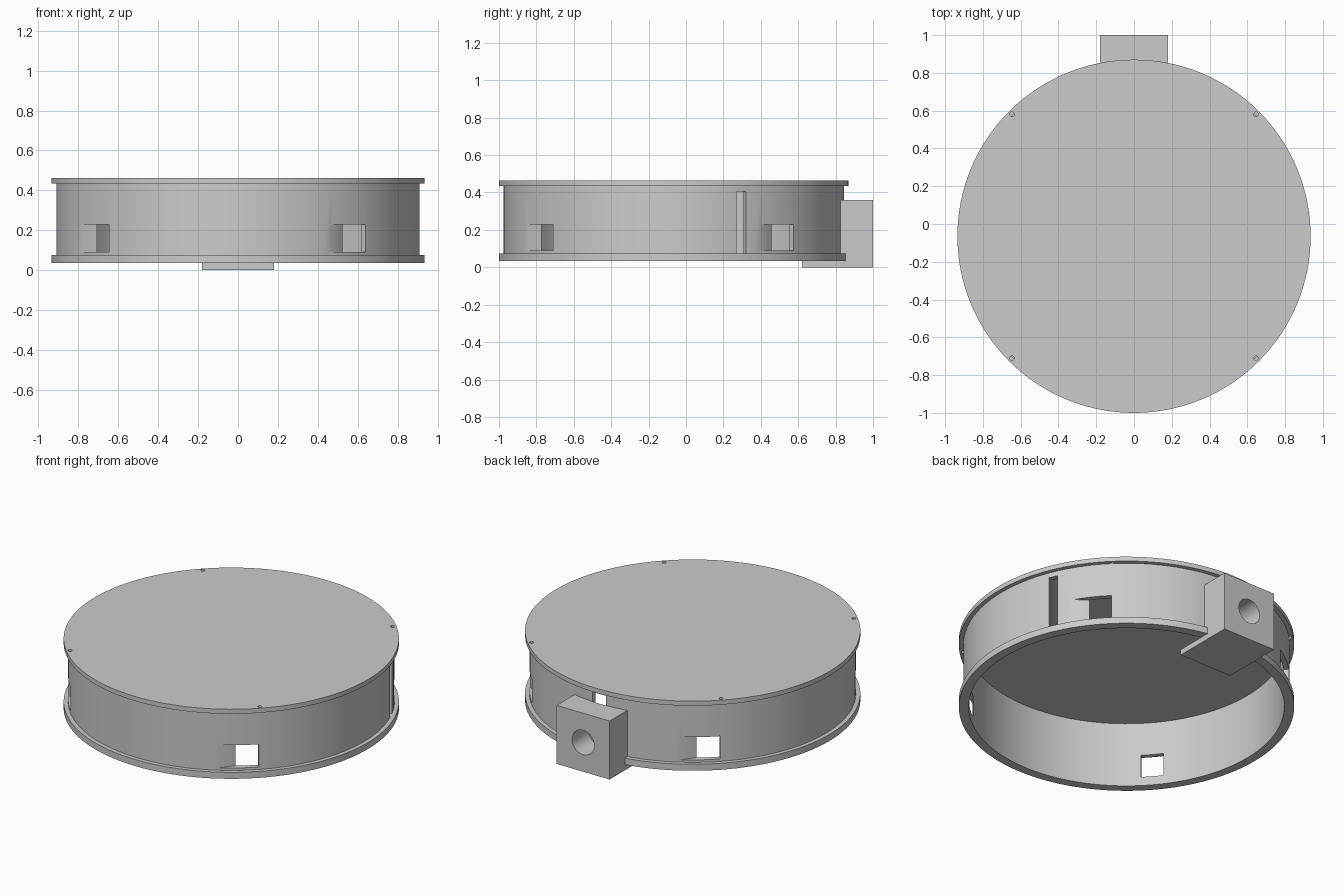
import bpy, bmesh, math
from mathutils import Matrix, Vector

if "Cube" in bpy.data.objects:
    bpy.data.objects.remove(bpy.data.objects["Cube"])

CY = -0.065          # drum axis in y
SEG = 128
R_IN, R_WALL, R_RIM = 0.88, 0.91, 0.935

grey = bpy.data.materials.new("plain_grey")
grey.diffuse_color = (0.6, 0.6, 0.6, 1)
grey.use_nodes = True
grey.node_tree.nodes["Principled BSDF"].inputs["Base Color"].default_value = grey.diffuse_color


def add_object(name, bm):
    bmesh.ops.recalc_face_normals(bm, faces=bm.faces)
    me = bpy.data.meshes.new(name)
    bm.to_mesh(me)
    bm.free()
    me.materials.append(grey)
    ob = bpy.data.objects.new(name, me)
    bpy.context.collection.objects.link(ob)
    return ob


def prism(name, pts, z0, z1):
    """Extrude a flat outline from z0 to z1."""
    bm = bmesh.new()
    face = bm.faces.new([bm.verts.new((x, y, z0)) for x, y in pts])
    top = bmesh.ops.extrude_face_region(bm, geom=[face])["geom"]
    bmesh.ops.translate(bm, vec=(0, 0, z1 - z0),
                        verts=[v for v in top if isinstance(v, bmesh.types.BMVert)])
    return add_object(name, bm)


def circle(r, cx=0, cy=CY, n=SEG):
    return [(cx + r * math.cos(2 * math.pi * i / n),
             cy + r * math.sin(2 * math.pi * i / n)) for i in range(n)]


def ring(name, r0, r1, z0, z1):
    """Closed tube with a rectangular section."""
    bm = bmesh.new()
    loops = [[bm.verts.new((x, y, z)) for x, y in circle(r)]
             for r, z in ((r0, z0), (r1, z0), (r1, z1), (r0, z1))]
    for k in range(4):
        a, b = loops[k], loops[(k + 1) % 4]
        for i in range(SEG):
            j = (i + 1) % SEG
            bm.faces.new((a[i], a[j], b[j], b[i]))
    return add_object(name, bm)


def rect(x0, x1, y0, y1):
    return [(x0, y0), (x1, y0), (x1, y1), (x0, y1)]


def turned(pts, angle):
    """Turn (radial, tangent) points about the drum axis."""
    c, s = math.cos(angle), math.sin(angle)
    return [(x * c - y * s, CY + x * s + y * c) for x, y in pts]


def cut(target, cutters):
    for c in cutters:
        m = target.modifiers.new("cut", "BOOLEAN")
        m.operation, m.solver, m.object = "DIFFERENCE", "EXACT", c
    dg = bpy.context.evaluated_depsgraph_get()
    me = bpy.data.meshes.new_from_object(target.evaluated_get(dg))
    target.modifiers.clear()
    target.data = me
    for c in cutters:
        bpy.data.objects.remove(c)


# Drum: lid, wall and bottom flange
top_plate = prism("top_plate", circle(R_RIM), 0.435, 0.463)
wall = ring("drum_wall", R_IN, R_WALL, 0.075, 0.435)
flange = ring("bottom_flange", R_IN, R_RIM, 0.035, 0.075)

# Four windows, each with one slanted and one radial jamb
cutters = []
window = [(0.94, -0.165), (0.907, -0.116), (0.877, -0.006), (0.86, 0.05),
          (0.86, 0.109), (0.94, 0.119)]
for k in range(4):
    cutters.append(prism("window_cutter", turned(window, math.radians(-52.5 + 90 * k)), 0.09, 0.23))

# Tall side slot and cable slot behind the block
cutters.append(prism("slot_cutter", turned(rect(0.8, 1, -0.028, 0.028), math.radians(23.3)), 0.07, 0.405))
cutters.append(prism("cable_slot_cutter", rect(-0.045, 0.045, 0.75, 0.9), 0.08, 0.42))
cut(wall, cutters)

# Small screw holes around the lid
cut(top_plate, [prism("screw_cutter",
                      circle(0.012, 0.913 * math.cos(a), CY + 0.913 * math.sin(a), 16), 0.42, 0.48)
                for a in (math.radians(45 + 90 * k) for k in range(4))])

# Rear block: curved inner side follows the wall, foot runs under the flange
arc = [(R_WALL * math.sin(t), CY + R_WALL * math.cos(t))
       for t in (math.asin(0.18 / R_WALL) * (1 - i / 8) for i in range(17))]
block = prism("rear_block", [(-0.18, 1), (0.18, 1)] + arc, 0.035, 0.36)
foot = prism("rear_block_foot", rect(-0.18, 0.18, 0.62, 1), 0, 0.035)

# Round cable hole through the block
bm = bmesh.new()
bmesh.ops.create_cone(bm, cap_ends=True, segments=48, radius1=0.075, radius2=0.075, depth=0.4,
                      matrix=Matrix.Translation(Vector((0, 1, 0.18))) @ Matrix.Rotation(math.pi / 2, 4, "X"))
cut(block, [add_object("cable_hole_cutter", bm)])

# Smooth round surfaces, keep edges crisp
for ob in (top_plate, wall, flange, block):
    bpy.ops.object.select_all(action="DESELECT")
    ob.select_set(True)
    bpy.context.view_layer.objects.active = ob
    bpy.ops.object.shade_smooth_by_angle(angle=math.radians(30))
